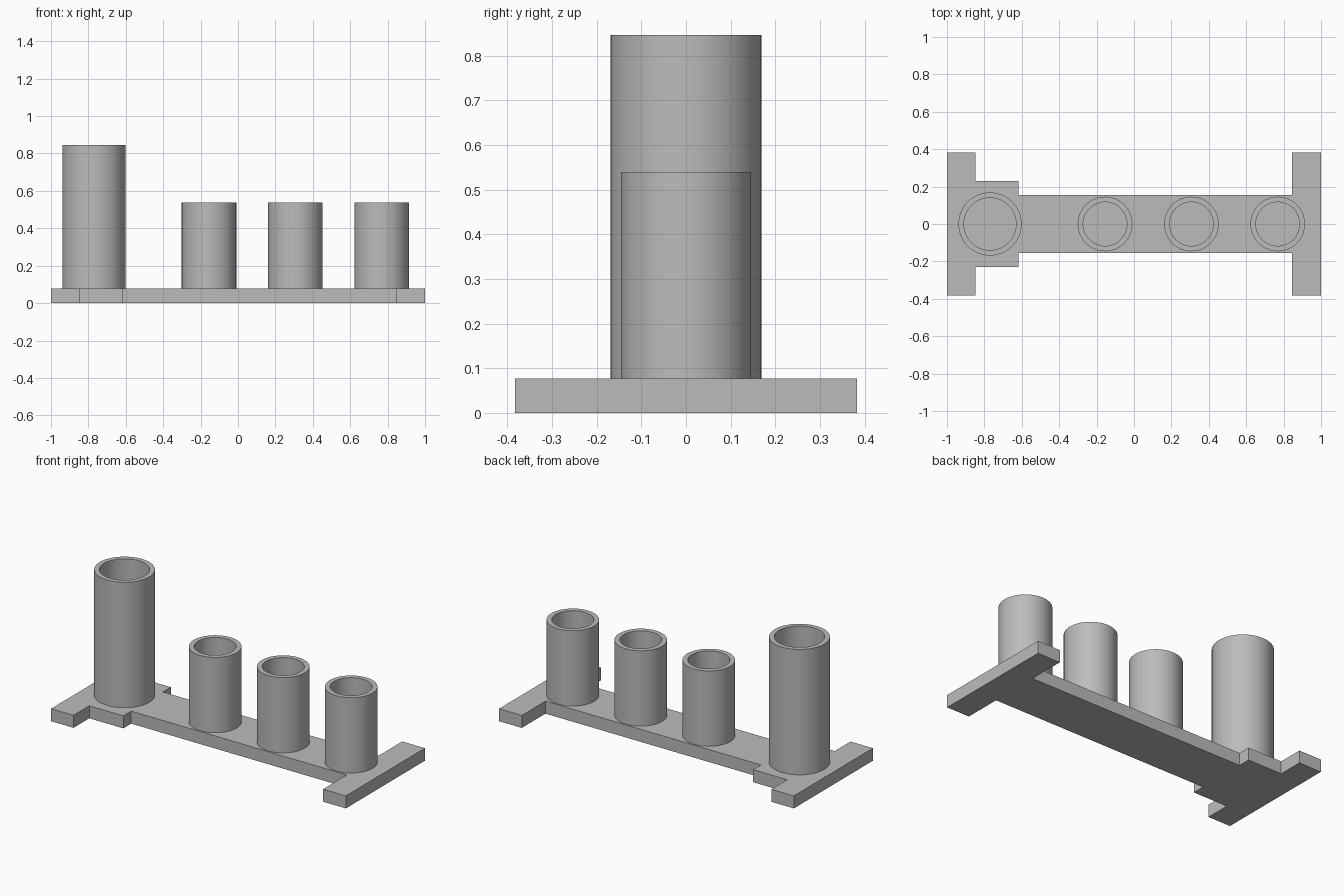
import bpy, bmesh, math

cube = bpy.data.objects.get("Cube")
if cube:
    bpy.data.objects.remove(cube, do_unlink=True)

grey = bpy.data.materials.new("plain grey")
grey.use_nodes = True
colour = (0.5, 0.5, 0.5, 1)
grey.diffuse_color = colour
grey.node_tree.nodes["Principled BSDF"].inputs["Base Color"].default_value = colour

BASE = 0.077  # plate thickness


def finish(name, bm):
    bmesh.ops.recalc_face_normals(bm, faces=bm.faces)
    mesh = bpy.data.meshes.new(name)
    bm.to_mesh(mesh)
    bm.free()
    mesh.materials.append(grey)
    obj = bpy.data.objects.new(name, mesh)
    bpy.context.collection.objects.link(obj)
    return obj


def tube(name, x, outer, inner, top, sides=64):
    """Open tube standing on the plate, swept from its wall section."""
    bm = bmesh.new()
    section = [(outer, BASE), (outer, top), (inner, top), (inner, BASE)]
    rings = []
    for r, z in section:
        angles = [math.tau * i / sides for i in range(sides)]
        rings.append([bm.verts.new((x + r * math.cos(a), r * math.sin(a), z)) for a in angles])
    for a, b in zip(rings, rings[1:] + rings[:1]):
        for i in range(sides):
            j = (i + 1) % sides
            bm.faces.new((a[i], a[j], b[j], b[i]))
    obj = finish(name, bm)
    bpy.ops.object.select_all(action="DESELECT")
    obj.select_set(True)
    bpy.context.view_layer.objects.active = obj
    bpy.ops.object.shade_smooth_by_angle(angle=math.radians(30))


# Base plate: back half outline mirrored to the front, then extruded
half = [(-1, 0.383), (-0.848, 0.383), (-0.848, 0.23), (-0.617, 0.23),
        (-0.617, 0.154), (0.846, 0.154), (0.846, 0.383), (1, 0.383)]
outline = half + [(x, -y) for x, y in reversed(half)]
bm = bmesh.new()
face = bm.faces.new([bm.verts.new((x, y, 0)) for x, y in outline])
top = bmesh.ops.extrude_face_region(bm, geom=[face])["geom"]
bmesh.ops.translate(bm, vec=(0, 0, BASE),
                    verts=[v for v in top if isinstance(v, bmesh.types.BMVert)])
finish("base_plate", bm)

# Holder tubes
tube("tall_tube", -0.77, 0.169, 0.14, 0.846)
for i, x in enumerate((-0.155, 0.307, 0.768)):
    tube(f"short_tube_{i + 1}", x, 0.146, 0.117, 0.539)
